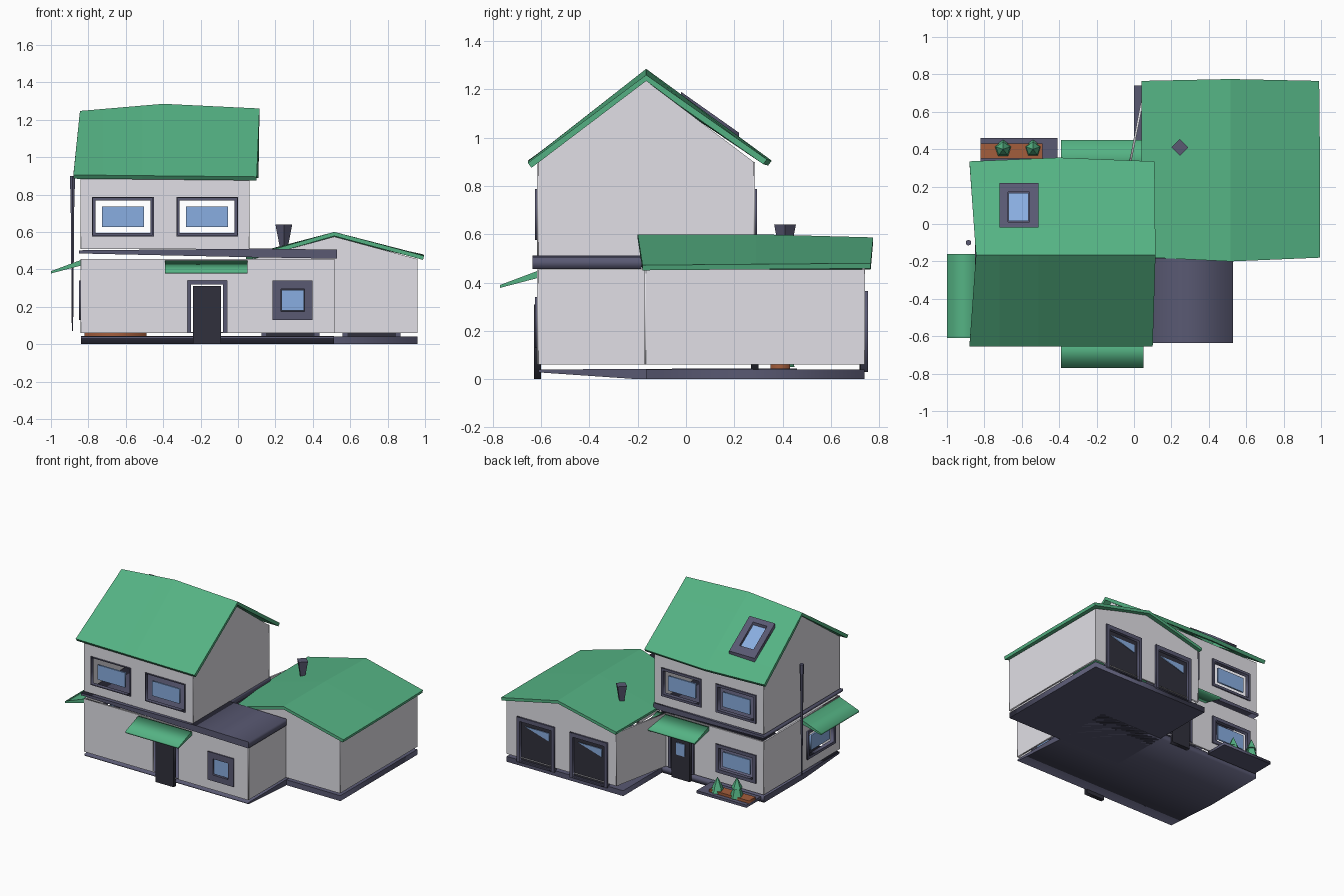
import bpy, bmesh
from mathutils import Matrix, Vector

cube = bpy.data.objects.get("Cube")
if cube:
    bpy.data.objects.remove(cube)


def material(name, *rgb):
    m = bpy.data.materials.new(name)
    m.use_nodes = True
    m.diffuse_color = (*rgb, 1)
    m.node_tree.nodes["Principled BSDF"].inputs["Base Color"].default_value = (*rgb, 1)
    return m


GREEN = material("roof green", 0.09, 0.45, 0.23)
WALL = material("wall white", 0.75, 0.74, 0.79)
SLATE = material("slate", 0.1, 0.1, 0.17)
DARK = material("door charcoal", 0.03, 0.03, 0.045)
GLASS = material("window blue", 0.25, 0.42, 0.75)
SOIL = material("soil brown", 0.37, 0.11, 0.045)


def add(name, bm, mat):
    me = bpy.data.meshes.new(name)
    bm.to_mesh(me)
    bm.free()
    me.materials.append(mat)
    ob = bpy.data.objects.new(name, me)
    bpy.context.collection.objects.link(ob)
    return ob


def rect(u0, u1, v0, v1):
    return [(u0, v0), (u1, v0), (u1, v1), (u0, v1)]


def panel(name, outline, holes, place, mat, thick=0.012):
    """Flat sheet with holes; place(u, v, w) puts it in the model."""
    cu = bpy.data.curves.new(name, 'CURVE')
    cu.dimensions, cu.fill_mode, cu.extrude = '2D', 'BOTH', thick / 2
    for loop in [outline] + holes:
        sp = cu.splines.new('POLY')
        sp.points.add(len(loop) - 1)
        for p, (u, v) in zip(sp.points, loop):
            p.co = (u, v, 0, 1)
        sp.use_cyclic_u = True
    tmp = bpy.data.objects.new(name, cu)
    me = bpy.data.meshes.new_from_object(tmp)
    bpy.data.objects.remove(tmp)
    bm = bmesh.new()
    bm.from_mesh(me)
    bpy.data.meshes.remove(me)
    bmesh.ops.remove_doubles(bm, verts=bm.verts, dist=1e-5)
    for v in bm.verts:
        v.co = place(*v.co)
    bmesh.ops.recalc_face_normals(bm, faces=bm.faces)
    for f in bm.faces:
        f.material_index = 0
    return add(name, bm, mat)


def facing_y(y):
    return lambda u, v, w: Vector((u, y + w, v))


def facing_x(x):
    return lambda u, v, w: Vector((x + w, u, v))


def box(name, x0, x1, y0, y1, z0, z1, mat):
    return panel(name, rect(x0, x1, y0, y1), [],
                 lambda u, v, w: Vector((u, v, (z0 + z1) / 2 + w)), mat, z1 - z0)


def window(name, cu, cv, place, rim, w=0.33, h=0.21, gw=0.225, gh=0.11):
    """Floating pane inside a rimmed opening."""
    hole = rect(cu - w/2, cu + w/2, cv - h/2, cv + h/2)
    inner = rect(cu - w/2 + rim, cu + w/2 - rim, cv - h/2 + rim, cv + h/2 - rim)
    panel(name + "_frame", hole, [inner], place, SLATE, 0.03)
    panel(name + "_glass", rect(cu - gw/2, cu + gw/2, cv - gh/2, cv + gh/2), [], place, GLASS)
    return hole


FRONT, BACK, LOW, HIGH = -0.61, 0.28, 0.235, 0.682
front, back, garage_back = facing_y(FRONT), facing_y(BACK), facing_y(0.735)
west = facing_x(-0.835)
doorway = rect(-0.27, -0.06, 0.062, 0.34)

# Windows
upper_front = [window("upper_front_window", x, HIGH, front, 0.006) for x in (-0.615, -0.165)]
upper_back = [window("upper_back_window", x, HIGH, back, 0.018) for x in (-0.615, -0.165)]
low_front = window("lower_front_window", 0.292, LOW, front, 0.045, 0.215, 0.21, 0.12)
low_back = window("lower_back_window", -0.615, LOW, back, 0.025)
low_side = window("side_window", -0.385, LOW, west, 0.02)

# Main block walls
panel("lower_front_wall", rect(-0.84, 0.515, 0.06, 0.455), [doorway, low_front], front, WALL)
panel("lower_back_wall", rect(-0.84, -0.03, 0.06, 0.455), [doorway, low_back], back, WALL)
panel("lower_side_wall", rect(FRONT, BACK, 0.06, 0.455), [low_side], west, WALL)
panel("wing_side_wall", rect(FRONT, -0.165, 0.06, 0.455), [], facing_x(0.51), WALL)
panel("upper_front_wall", rect(-0.84, 0.06, 0.51, 0.9), upper_front, front, WALL)
panel("upper_back_wall", rect(-0.84, 0.06, 0.51, 0.9), upper_back, back, WALL)
for x, peak in ((-0.835, 1.22), (0.055, 1.235)):
    panel("gable_wall", [(FRONT, 0.51), (BACK, 0.51), (BACK, 0.9), (-0.165, peak), (FRONT, 0.9)],
          [], facing_x(x), WALL)

# Garage walls, with the inner side wall running at a slant
bays = (0.28, 0.715)
openings = [rect(x - 0.155, x + 0.155, 0.062, 0.365) for x in bays]
panel("garage_back_wall", [(0.06, 0.06), (0.96, 0.06), (0.96, 0.455), (0.515, 0.57), (0.06, 0.455)],
      openings, garage_back, WALL)
panel("garage_front_wall", [(0.515, 0.06), (0.96, 0.06), (0.96, 0.455), (0.515, 0.575),
                            (0.08, 0.455), (0.515, 0.455)], [], facing_y(-0.165), WALL)
panel("garage_outer_wall", rect(-0.165, 0.74, 0.06, 0.455), [], facing_x(0.955), WALL)
panel("garage_inner_wall", rect(BACK, 0.74, 0.06, 0.455), [],
      lambda u, v, w: Vector((-0.03 + 0.196 * (u - BACK) + w, u, v)), WALL)

# Garage doors with a glazed strip
for x, hole in zip(bays, openings):
    panel("garage_door_frame", rect(x - 0.155, x + 0.155, 0.03, 0.365),
          [rect(x - 0.13, x + 0.13, 0.032, 0.335)], facing_y(0.738), SLATE, 0.03)
    panel("garage_door", rect(x - 0.13, x + 0.13, 0.03, 0.335), [], facing_y(0.725), DARK)
    panel("garage_door_glass", [(x - 0.1, 0.3), (x + 0.1, 0.3), (x - 0.1, 0.24)], [],
          facing_y(0.732), GLASS, 0.008)

# House doors
for y, out in ((FRONT, -1), (BACK, 1)):
    panel("house_door", rect(-0.24, -0.09, 0, 0.31), [], facing_y(y + 0.005 * out), DARK, 0.03)
panel("back_door_glass", rect(-0.2, -0.13, 0.18, 0.27), [], facing_y(BACK + 0.022), GLASS, 0.008)
panel("back_door_frame", doorway, [rect(-0.25, -0.08, 0.064, 0.32)], back, SLATE, 0.03)

# Floor bands and base plates, as profiles swept sideways
box("base_garage", 0, 0.96, -0.165, 0.74, 0, 0.04, SLATE)
panel("base_main", [(FRONT, 0.028), (-0.2, 0), (BACK, 0), (BACK, 0.045), (FRONT, 0.04)], [],
      facing_x(-0.163), SLATE, 1.355)
panel("floor_band", [(-0.85, 0.485), (0.06, 0.465), (0.06, 0.51), (-0.85, 0.502)], [],
      facing_y(-0.17), SLATE, 0.93)
panel("wing_roof", [(0.06, 0.465), (0.53, 0.457), (0.53, 0.505), (0.06, 0.512)], [],
      facing_y(-0.41), SLATE, 0.45)


def roof(name, stations, thick, cuts=None):
    """Bent roof sheet; each station is near eave, ridge, far eave."""
    bm = bmesh.new()
    rows = [[bm.verts.new(p) for p in s] for s in stations]
    for a, b in zip(rows, rows[1:]):
        for i in range(2):
            f = bm.faces.new((a[i], b[i], b[i + 1], a[i + 1]))
            f.normal_update()
            if f.normal.z < 0:
                f.normal_flip()
    if cuts:
        x0, x1, y0, y1 = cuts
        for co, no in (((x0, 0, 0), (1, 0, 0)), ((x1, 0, 0), (1, 0, 0)),
                       ((0, y0, 0), (0, 1, 0)), ((0, y1, 0), (0, 1, 0))):
            bmesh.ops.bisect_plane(bm, geom=bm.verts[:] + bm.edges[:] + bm.faces[:],
                                   plane_co=co, plane_no=no)
        inside = [f for f in bm.faces if x0 < f.calc_center_median().x < x1
                  and y0 < f.calc_center_median().y < y1]
        bmesh.ops.delete(bm, geom=inside, context='FACES')
    ob = add(name, bm, GREEN)
    mod = ob.modifiers.new("thickness", 'SOLIDIFY')
    mod.thickness, mod.offset = thick, -1
    return ob


# Roofs
roof("main_roof", [
    [(-0.88, -0.655, 0.905), (-0.845, -0.165, 1.247), (-0.88, 0.335, 0.91)],
    [(-0.4, -0.655, 0.9), (-0.4, -0.165, 1.285), (-0.4, 0.355, 0.905)],
    [(0.1, -0.655, 0.895), (0.115, -0.165, 1.26), (0.11, 0.335, 0.91)]],
    0.025, (-0.72, -0.51, -0.02, 0.22))
roof("garage_roof", [
    [(0.995, -0.18, 0.472), (0.515, -0.2, 0.6), (0.1, -0.18, 0.482)],
    [(0.995, 0.29, 0.476), (0.515, 0.29, 0.6), (0.04, 0.29, 0.472)],
    [(0.99, 0.765, 0.48), (0.515, 0.775, 0.587), (0.04, 0.765, 0.475)]], 0.022)

# Skylight following the back slope
slope = lambda u, v, w: Vector((u, v, 1.272 - 0.706 * (v + 0.165) + w))
panel("skylight_frame", rect(-0.72, -0.51, -0.02, 0.22), [rect(-0.675, -0.56, 0.01, 0.17)],
      slope, SLATE, 0.04)
panel("skylight_glass", rect(-0.67, -0.565, 0.015, 0.165), [], slope, GLASS)


# Awnings over the doors and side window
def awning(name, wall, tip, place, width):
    panel(name, [(wall, 0.42), (tip, 0.378), (tip, 0.39), (wall, 0.45)], [], place, GREEN, width)


awning("front_awning", FRONT, -0.77, facing_x(-0.17), 0.44)
awning("back_awning", BACK, 0.45, facing_x(-0.175), 0.43)
awning("side_awning", -0.84, -1.0, facing_y(-0.385), 0.45)


def cone(name, x, y, z0, z1, r0, r1, sides, mat):
    bm = bmesh.new()
    bmesh.ops.create_cone(bm, cap_ends=True, segments=sides, radius1=r0, radius2=r1,
                          depth=z1 - z0, matrix=Matrix.Translation((x, y, (z0 + z1) / 2)))
    return add(name, bm, mat)


# Roof vent and downpipe
cone("roof_vent", 0.245, 0.41, 0.51, 0.64, 0.02, 0.045, 4, SLATE)
cone("downpipe", -0.885, -0.1, 0.07, 0.83, 0.004, 0.012, 6, SLATE)
cone("downpipe_head", -0.885, -0.1, 0.83, 0.9, 0.016, 0.016, 6, SLATE)

# Planter with two shrubs
box("planter_board", -0.82, -0.41, 0.29, 0.46, 0.025, 0.045, SLATE)
box("planter_soil", -0.82, -0.49, 0.35, 0.43, 0.045, 0.065, SOIL)
for x, top in ((-0.7, 0.2), (-0.54, 0.16)):
    cone("shrub_lower", x, 0.4, 0.05, top - 0.04, 0.05, 0.015, 5, GREEN)
    cone("shrub_upper", x, 0.4, top - 0.08, top, 0.04, 0, 5, GREEN)
